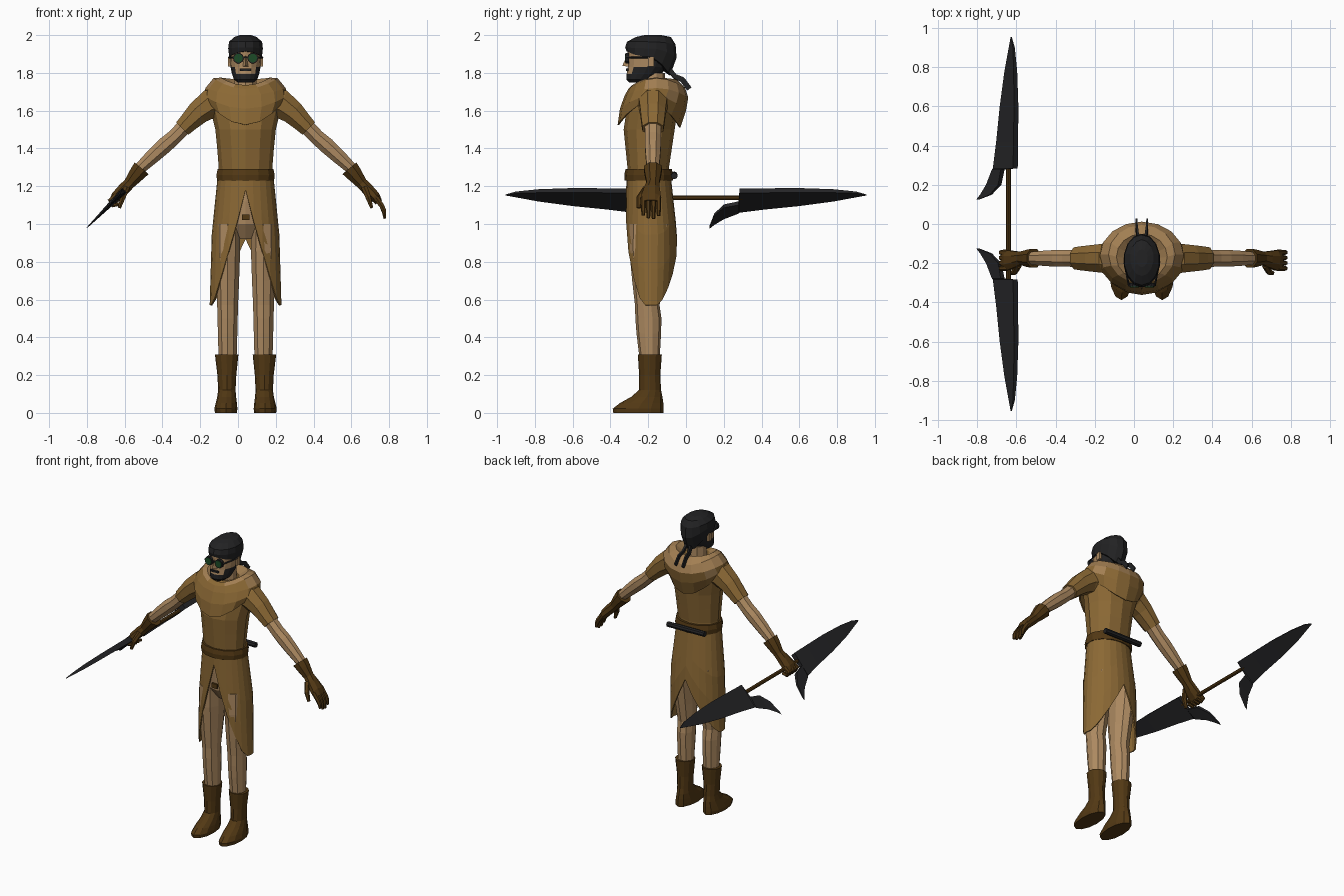
import bpy, bmesh, math
from mathutils import Vector

CX = 0.04          # body centre line
AY = -0.175        # arm depth


def material(name, r, g, b):
    m = bpy.data.materials.new(name)
    m.diffuse_color = (r, g, b, 1)
    return m


ROBE = material("brown cloth", 0.26, 0.14, 0.035)
TAN = material("tan cloth", 0.36, 0.21, 0.085)
SKIN = material("skin", 0.42, 0.255, 0.12)
LEATHER = material("dark leather", 0.085, 0.04, 0.007)
HAIR = material("black cloth", 0.016, 0.016, 0.017)
STEEL = material("dark steel", 0.019, 0.019, 0.021)
LENS = material("green glass", 0.012, 0.07, 0.02)


def loft(name, rings, mats, rule=None, caps=True, thick=0):
    """Skin a list of equal-length vertex rings."""
    bm = bmesh.new()
    rows = [[bm.verts.new(p) for p in r] for r in rings]
    n = len(rows[0])
    for a, b in zip(rows, rows[1:]):
        for i in range(n):
            j = (i + 1) % n
            bm.faces.new((a[i], a[j], b[j], b[i]))
    if caps:
        bm.faces.new(rows[0])
        bm.faces.new(rows[-1])
    bmesh.ops.recalc_face_normals(bm, faces=bm.faces)
    if rule:
        for f in bm.faces:
            f.material_index = rule(f.calc_center_median())
    me = bpy.data.meshes.new(name)
    bm.to_mesh(me)
    bm.free()
    for m in mats:
        me.materials.append(m)
    ob = bpy.data.objects.new(name, me)
    bpy.context.collection.objects.link(ob)
    if thick:
        mod = ob.modifiers.new("thickness", 'SOLIDIFY')
        mod.thickness = thick
    return ob


def oval(rx, yf, yb, z, n=12, x=CX):
    """Horizontal oval; z is a number or (front, side, back) heights."""
    zf, zs, zb = z if isinstance(z, tuple) else (z, z, z)
    pts = []
    for i in range(n):
        t = 2 * math.pi * i / n
        c = math.cos(t)
        pts.append((x + rx * math.sin(t), (yf + yb) / 2 - (yb - yf) / 2 * c,
                    zs + ((zf if c > 0 else zb) - zs) * c * c))
    return pts


def body(name, specs, mats, n=12, x=CX, **kw):
    return loft(name, [oval(*s, n=n, x=x) for s in specs], mats, **kw)


def limb(name, side, pts, mat, n=8):
    """Tube through (offset, y, z, radius, depth radius) points on one side."""
    P = [Vector((CX + side * p[0], p[1], p[2])) for p in pts]
    rings = []
    for i, p in enumerate(P):
        t = P[min(i + 1, len(P) - 1)] - P[max(i - 1, 0)]
        a = Vector((0, 1, 0)).cross(t).normalized()
        b = t.cross(a).normalized()
        ang = [2 * math.pi * (k + 0.5) / n for k in range(n)]
        rings.append([p + a * pts[i][3] * math.cos(w) + b * pts[i][4] * math.sin(w) for w in ang])
    return loft(name, rings, [mat])


def box(name, c, s, mat):
    ring = lambda z: [(c[0] + i * s[0] / 2, c[1] + j * s[1] / 2, z) for i, j in ((-1, -1), (1, -1), (1, 1), (-1, 1))]
    return loft(name, [ring(c[2] - s[2] / 2), ring(c[2] + s[2] / 2)], [mat])


def rod(name, a, b, r, mat, n=8):
    a, b = Vector(a), Vector(b)
    q = (b - a).to_track_quat('Z', 'Y')
    circ = [q @ Vector((r * math.cos(2 * math.pi * k / n), r * math.sin(2 * math.pi * k / n), 0)) for k in range(n)]
    return loft(name, [[a + c for c in circ], [b + c for c in circ]], [mat])


# torso, hips and belt
body("torso", [(.142, -.305, -.09, 1.25), (.142, -.31, -.09, 1.3), (.15, -.32, -.075, 1.4), (.16, -.33, -.06, 1.5),
               (.185, -.315, -.045, 1.6), (.18, -.29, -.05, 1.69), (.1, -.25, -.09, 1.73)], [ROBE])
body("hips", [(.05, -.24, -.12, .92), (.12, -.295, -.075, 1.0), (.135, -.305, -.075, 1.12), (.135, -.3, -.09, 1.25)], [SKIN])
body("belt", [(.155, -.325, -.07, 1.23), (.158, -.327, -.068, 1.26), (.152, -.32, -.075, 1.29)], [LEATHER], n=14)
box("loin_clasp", (CX, -.308, 1.035), (.04, .012, .03), LEATHER)
rod("belt_scroll", (CX - .14, -.062, 1.26), (CX + .14, -.062, 1.255), .018, HAIR)


# split skirt: the hem rises to a front and a back slit
def skirt_row(t, n=24):
    pts = []
    for i in range(n):
        w = 2 * math.pi * i / n
        s, c = abs(math.sin(w)), math.cos(w)
        hem = max(.57, 1.18 - .66 * s) if c > 0 else max(.57, .92 - .37 * s)
        z = 1.25 + (hem - 1.25) * t
        k = min(1, (1.25 - z) / .3)
        drop = max(0, (.8 - z) / .23)
        rx = .148 + .022 * k + .02 * min(1, (1.25 - z) / .68)
        yf, yb = -.315 - .008 * k + .02 * drop, -.08 + .033 * k - .02 * drop
        pts.append((CX + rx * math.sin(w), (yf + yb) / 2 - (yb - yf) / 2 * c, z))
    return pts


loft("skirt", [skirt_row(t) for t in (0, .2, .45, .72, 1)], [ROBE], caps=False, thick=.008)

# shoulder drape with a folded hood collar
body("shoulder_drape", [(.195, -.362, -.03, (1.525, 1.64, 1.51)), (.222, -.35, .0, (1.61, 1.68, 1.60)),
                        (.212, -.325, .012, (1.68, 1.72, 1.67)), (.17, -.305, -.005, (1.715, 1.772, 1.72)),
                        (.13, -.285, -.05, (1.735, 1.775, 1.765)), (.075, -.25, -.1, (1.72, 1.735, 1.73))],
     [ROBE, TAN], n=16, caps=False, thick=.008,
     rule=lambda c: int(c.z > 1.735 or (c.y > -.12 and c.z > 1.66)))

# neck and head; beard and sideburns by height and depth
body("neck", [(.065, -.245, -.11, 1.68), (.06, -.24, -.11, 1.8)], [SKIN], n=10)
body("head", [(.04, -.3, -.21, 1.748), (.062, -.315, -.17, 1.765), (.072, -.314, -.13, 1.795), (.079, -.308, -.1, 1.83),
              (.083, -.308, -.08, 1.87), (.085, -.312, -.07, 1.93), (.07, -.29, -.08, 1.97)], [SKIN, HAIR], n=16,
     rule=lambda c: int(c.z < 1.792 or c.y > -.2 or (c.z < 1.82 and c.y > -.275)))
body("head_wrap", [(.088, -.315, -.085, (1.915, 1.885, 1.785)), (.094, -.322, -.05, (1.935, 1.93, 1.88)),
                   (.09, -.312, -.055, (1.965, 1.965, 1.95)), (.06, -.265, -.08, 1.99), (.03, -.22, -.13, 2.0)],
     [HAIR], n=14)
box("moustache", (CX, -.311, 1.816), (.06, .012, .012), HAIR)
loft("nose", [[(CX - .017, -.3, 1.832), (CX + .017, -.3, 1.832), (CX, -.337, 1.838)],
              [(CX - .008, -.3, 1.89), (CX + .008, -.3, 1.89), (CX, -.314, 1.89)]], [SKIN])
box("glasses_bridge", (CX, -.318, 1.884), (.03, .008, .008), HAIR)

# details and limbs repeated on both sides
for s, tag in ((1, "left"), (-1, "right")):
    X = CX + s * .038
    rod(tag + "_glasses_rim", (X, -.302, 1.878), (X, -.32, 1.878), .029, HAIR, 10)
    rod(tag + "_lens", (X, -.316, 1.878), (X, -.324, 1.878), .023, LENS, 10)
    rod(tag + "_glasses_arm", (CX + s * .066, -.316, 1.882), (CX + s * .09, -.19, 1.882), .005, HAIR, 4)
    box(tag + "_ear", (CX + s * .086, -.185, 1.86), (.014, .03, .05), SKIN)
    limb(tag + "_wrap_tail", s, [(.015, -.09, 1.82, .01, .017), (.022, -.06, 1.782, .008, .018),
                                 (.026, -.02, 1.765, .007, .02), (.028, .018, 1.715, .006, .02)], HAIR, 4)
    # arm and sleeve
    limb(tag + "_sleeve", s, [(.11, AY, 1.645, .08, .09), (.19, AY, 1.635, .083, .08), (.25, AY, 1.59, .068, .072),
                              (.30, AY, 1.54, .056, .066), (.335, AY, 1.505, .05, .06)], ROBE)
    limb(tag + "_arm", s, [(.30, AY, 1.54, .043, .048), (.38, AY, 1.458, .043, .046), (.43, AY, 1.415, .046, .046),
                           (.49, AY, 1.36, .042, .042), (.57, AY, 1.285, .032, .034)], SKIN)
    limb(tag + "_glove", s, [(.55, AY, 1.295, .052, .052), (.575, AY, 1.265, .046, .047), (.615, AY, 1.215, .033, .036),
                             (.645, AY - .005, 1.185, .034, .045), (.685, AY - .01, 1.145, .03, .056),
                             (.705, AY - .01, 1.115, .022, .054)], LEATHER)
    # open fingers on one hand, a closed grip on the other
    for i in range(4):
        y = AY + .03 - .027 * i
        if s > 0:
            e = .015 * abs(i - 1.4)
            path = [(.69, y, 1.14, .017, .014), (.722, y, 1.095, .015, .0135), (.733, y, 1.06 + e / 2, .013, .012),
                    (.737, y, 1.022 + e, .007, .009)]
        else:
            path = [(.685, y, 1.15, .017, .014), (.718, y, 1.125, .014, .0135), (.7, y, 1.098, .012, .012),
                    (.668, y, 1.105, .01, .011)]
        limb(f"{tag}_finger_{i + 1}", s, path, LEATHER, 6)
    limb(tag + "_thumb", s, [(.63, AY - .035, 1.19, .018, .018), (.65, AY - .07, 1.14, .016, .017),
                             (.668, AY - .075, 1.085, .009, .011)], LEATHER, 6)
    # leg and boot
    body(tag + "_leg", [(.05, -.245, -.14, .28), (.054, -.262, -.132, .42), (.056, -.268, -.13, .5),
                        (.058, -.27, -.14, .57), (.064, -.285, -.115, .7), (.07, -.3, -.085, .86),
                        (.068, -.3, -.08, 1.0)], [SKIN], n=10, x=CX + s * .095)
    foot = [(.058, -.385, -.118, 0, .104), (.061, -.388, -.118, .022, .104), (.056, -.35, -.12, .052, .102),
            (.05, -.29, -.125, .085, .1), (.046, -.25, -.132, .12, .099), (.05, -.248, -.136, .2, .099),
            (.062, -.255, -.128, .308, .1), (.05, -.245, -.138, .309, .1)]
    loft(tag + "_boot", [oval(*f[:4], n=12, x=CX + s * f[4]) for f in foot], [LEATHER])

# double-ended blade staff, blades lying in a slanted plane
rod("staff_shaft", (-.64, -.3, 1.138), (-.64, .3, 1.138), .012, LEATHER)
OUTLINE = [(.125, .185, .2, .003), (.15, .125, .18, .008), (.2, .08, .15, .012), (.278, .065, .12, .014),
           (.284, 0, .115, .017), (.42, -.002, .098, .017), (.6, -.004, .08, .016), (.78, 0, .056, .013),
           (.9, .008, .034, .007), (.955, .02, .024, .002)]
for d, tag in ((1, "rear"), (-1, "front")):
    rings = []
    for y, spine, edge, h in OUTLINE:
        x, z, k = -.605 - spine, 1.175 - spine, h * .7
        rings.append([(x + k, d * y, z - k), (x - k, d * y, z + k), (-.605 - edge, d * y, 1.175 - edge)])
    loft(tag + "_blade", rings, [STEEL])
